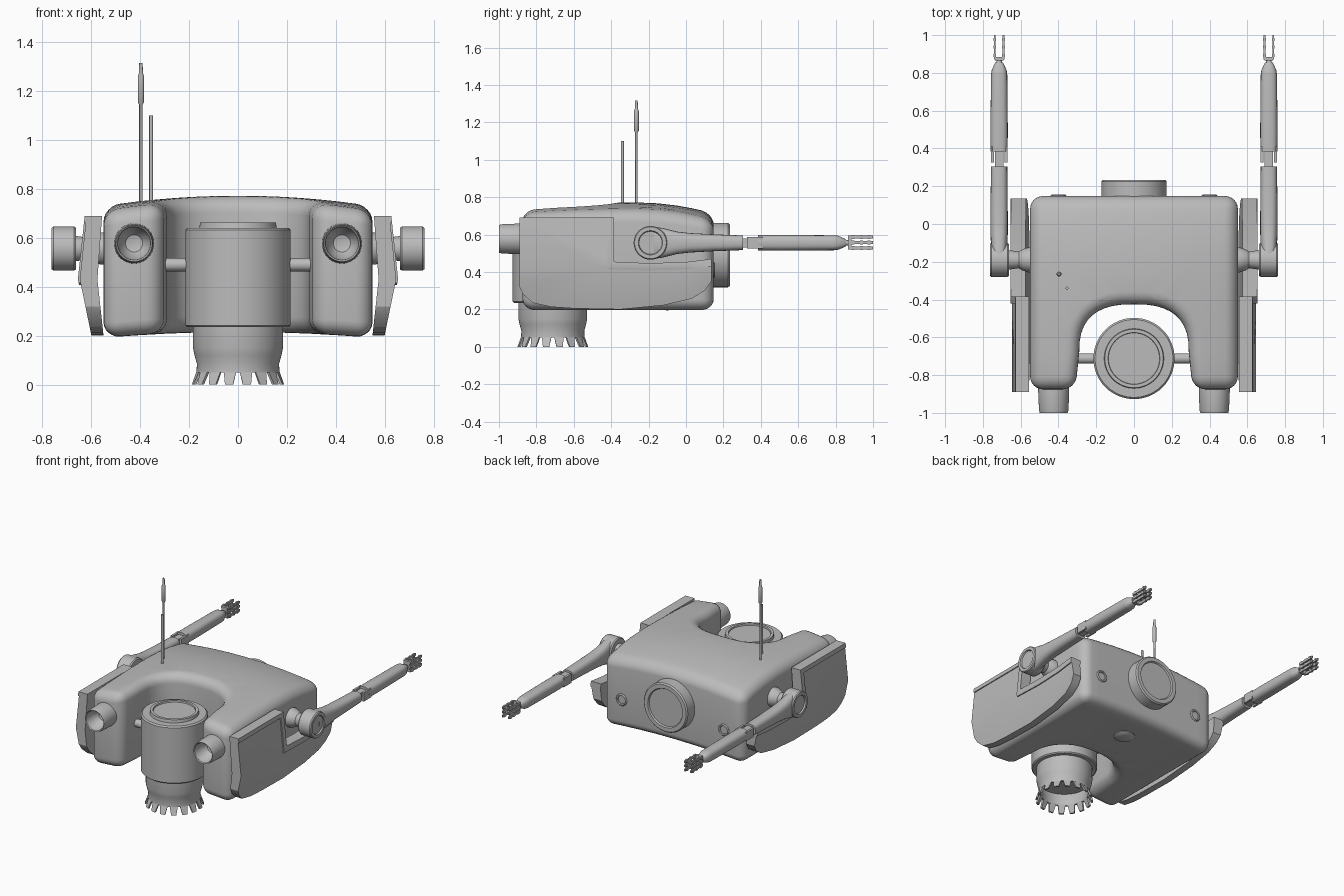
import bpy, bmesh, math
from mathutils import Vector

if "Cube" in bpy.data.objects:
    bpy.data.objects.remove(bpy.data.objects["Cube"])

grey = bpy.data.materials.new("plain_grey")
grey.diffuse_color = (0.5, 0.5, 0.5, 1)
grey.use_nodes = True
grey.node_tree.nodes["Principled BSDF"].inputs["Base Color"].default_value = grey.diffuse_color


def finish(bm, name, mirror=False, angle=35):
    bmesh.ops.remove_doubles(bm, verts=bm.verts, dist=1e-5)
    bmesh.ops.recalc_face_normals(bm, faces=bm.faces)
    me = bpy.data.meshes.new(name)
    bm.to_mesh(me)
    bm.free()
    me.materials.append(grey)
    me.shade_smooth()
    me.set_sharp_from_angle(angle=math.radians(angle))
    ob = bpy.data.objects.new(name, me)
    bpy.context.collection.objects.link(ob)
    if mirror:
        ob.modifiers.new("mirror", 'MIRROR').use_mirror_merge = False
    return ob


def lathe(name, prof, c, axis='Z', seg=40, mirror=False):
    """Turn (radius, position along axis) points about a line through c."""
    bm = bmesh.new()
    rings = []
    for r, h in prof:
        ring = []
        for i in range(seg):
            a, b = r * math.cos(math.tau * i / seg), r * math.sin(math.tau * i / seg)
            p = {'X': (h, a, b), 'Y': (a, h, b), 'Z': (a, b, h)}[axis]
            ring.append(bm.verts.new(Vector(p) + Vector(c)))
        rings.append(ring)
    for p, q in zip(rings, rings[1:]):
        for i in range(seg):
            j = (i + 1) % seg
            bm.faces.new((p[i], p[j], q[j], q[i]))
    return finish(bm, name, mirror)


def prism(pts, vec):
    bm = bmesh.new()
    f = bm.faces.new([bm.verts.new(p) for p in pts])
    new = bmesh.ops.extrude_face_region(bm, geom=[f])['geom']
    bmesh.ops.translate(bm, vec=vec, verts=[v for v in new if isinstance(v, bmesh.types.BMVert)])
    if f.is_valid and len(bm.faces) < len(pts) + 2:
        bm.faces.new([bm.verts[i] for i in range(len(pts))])
    bmesh.ops.recalc_face_normals(bm, faces=bm.faces)
    return bm


def cut(bm, axis, values):
    bmesh.ops.triangulate(bm, faces=[f for f in bm.faces if len(f.verts) > 4])
    no = Vector([1 if k == axis else 0 for k in range(3)])
    for v in values:
        bmesh.ops.bisect_plane(bm, geom=bm.verts[:] + bm.edges[:] + bm.faces[:],
                               dist=1e-5, plane_co=no * v, plane_no=no)


def loft(name, sections, x, z, n=24, power=0.75):
    """Rounded-box sections (y, half width, half height) along y."""
    bm = bmesh.new()
    rings = []
    for y, w, h in sections:
        ring = []
        for i in range(n):
            c, s = math.cos(math.tau * i / n), math.sin(math.tau * i / n)
            ring.append(bm.verts.new((x + w * math.copysign(abs(c) ** power, c), y,
                                      z + h * math.copysign(abs(s) ** power, s))))
        rings.append(ring)
    for p, q in zip(rings, rings[1:]):
        for i in range(n):
            bm.faces.new((p[i], p[(i + 1) % n], q[(i + 1) % n], q[i]))
    bm.faces.new(rings[0])
    bm.faces.new(rings[-1])
    return finish(bm, name, True)


def boxes(name, items, mirror=True):
    bm = bmesh.new()
    for x0, x1, y0, y1, z0, z1 in items:
        vs = bmesh.ops.create_cube(bm, size=1)['verts']
        for v in vs:
            v.co = ((x0 + x1) / 2 + v.co.x * (x1 - x0), (y0 + y1) / 2 + v.co.y * (y1 - y0),
                    (z0 + z1) / 2 + v.co.z * (z1 - z0))
    me = finish(bm, name, mirror)
    return me


# Body: U-shaped plan, rounded edges, gently domed top and arched belly
half = [(0.55, 0.148), (0.55, -0.875), (0.31, -0.875)]
for i in range(11):
    t = math.pi / 2 * (1 - i / 10)
    half.append((0.29 * max(0, math.sin(t)) ** 0.77, -0.68 + 0.255 * max(0, math.cos(t)) ** 0.77))
plan = half + [(-x, y) for x, y in half[-2::-1]]
body = prism([(x, y, 0.195) for x, y in plan], (0, 0, 0.577))
rim = []
for e in body.edges:
    a, b = e.verts
    if abs(a.co.z - b.co.z) < 1e-4 or abs(a.co.x) > 0.3:
        rim.append(e)
bmesh.ops.bevel(body, geom=rim, offset=0.068, offset_type='OFFSET', segments=6,
                profile=0.5, affect='EDGES', clamp_overlap=True)
cut(body, 0, [-0.42, -0.28, -0.14, 0, 0.14, 0.28, 0.42])
cut(body, 1, [-0.7, -0.55, -0.4, -0.27, -0.15, -0.05, 0.03])
for v in body.verts:
    x, y, z = v.co
    t = (z - 0.195) / 0.577
    d = y + 0.27
    drop = 0.035 * (x / 0.5) ** 2 + (0.055 * (d / 0.4) ** 2 if d > 0 else 0.022 * (d / 0.6) ** 2)
    v.co.z = z - t * drop + (1 - t) * 0.02 * (1 - min(1, (x / 0.5) ** 2))
finish(body, "body", angle=50)


# Side armour panels with a raised L-shaped rim
def interp(z, table):
    for (a, p), (b, q) in zip(table, table[1:]):
        if z <= b:
            return p + (q - p) * max(0, (z - a) / (b - a))
    return table[-1][1]


def panel(name, pts, f0, f1):
    bm = prism([(0, y, z) for y, z in pts], (1, 0, 0))
    cut(bm, 2, [0.43])
    for v in bm.verts:
        lo = interp(v.co.z, [(0.2, 0.55), (0.43, 0.575), (0.69, 0.556)])
        hi = interp(v.co.z, [(0.2, 0.605), (0.43, 0.655), (0.69, 0.627)])
        v.co.x = lo + (hi - lo) * (f0 + (f1 - f0) * v.co.x)
    finish(bm, name, True, 25)


L_top = [(-0.89, 0.69), (-0.385, 0.69), (-0.385, 0.455), (-0.2, 0.447), (0, 0.453), (0.135, 0.47)]
panel("side_panel", L_top + [(0.135, 0.35), (0.1, 0.3), (0.03, 0.257), (-0.12, 0.222), (-0.35, 0.2),
                             (-0.6, 0.205), (-0.72, 0.213), (-0.82, 0.235), (-0.87, 0.28), (-0.89, 0.32)],
      0, 0.9)
panel("side_panel_rim", L_top + [(0.135, 0.43), (0, 0.415), (-0.2, 0.408), (-0.42, 0.415),
                                 (-0.42, 0.66), (-0.89, 0.66)], 0.5, 1)

# Front turret: drum, neck, toothed skirt and axle
T = (0, -0.712, 0)
lathe("turret_drum", [(0, 0.235), (0.208, 0.235), (0.215, 0.242), (0.215, 0.632), (0.206, 0.641), (0.158, 0.641),
                      (0.155, 0.662), (0.137, 0.662), (0.135, 0.652), (0, 0.652)], T, seg=64)
lathe("turret_neck", [(0, 0.25), (0.184, 0.25), (0.184, 0.15), (0.178, 0.12), (0.168, 0.085), (0.17, 0.05),
                      (0.158, 0.05), (0.156, 0.085), (0.168, 0.14), (0, 0.14)], T, seg=64)
bm = bmesh.new()
N = 16
for i in range(N):
    a = math.tau * (i + 0.5) / N
    quads = []
    for z, r, w in ((0.056, 0.169, 0.8), (0, 0.19, 0.45)):
        for rr in (r, r - 0.012):
            for s in (-1, 1):
                b = a + s * w * math.pi / N
                quads.append(bm.verts.new((rr * math.cos(b), T[1] + rr * math.sin(b), z)))
    for f in ((0, 1, 3, 2), (4, 5, 7, 6), (0, 1, 5, 4), (2, 3, 7, 6), (0, 2, 6, 4), (1, 3, 7, 5)):
        bm.faces.new([quads[k] for k in f])
finish(bm, "skirt_teeth")
lathe("turret_axle", [(0, -0.35), (0.027, -0.35), (0.027, 0.35), (0, 0.35)], (0, -0.712, 0.49), 'X', 24)

# Front lamps: hollow cups
lathe("front_lamp", [(0, -0.8), (0.082, -0.8), (0.082, -0.89), (0.078, -0.985), (0.074, -1.0), (0.068, -0.995),
                     (0.058, -0.93), (0.035, -0.9), (0, -0.89)], (0.425, 0, 0.577), 'Y', mirror=True)

# Rear hatch, rear ports, belly dome
lathe("rear_hatch", [(0, 0.1), (0.172, 0.1), (0.172, 0.225), (0.164, 0.234), (0.136, 0.234), (0.13, 0.224),
                     (0, 0.224)], (0, 0, 0.49), 'Y', 56)
lathe("rear_port", [(0, 0.1), (0.042, 0.1), (0.042, 0.15), (0.036, 0.156), (0.028, 0.154), (0.026, 0.149),
                    (0, 0.149)], (0.4, 0, 0.41), 'Y', 28, True)
lathe("belly_dome", [(0, 0.25), (0.07, 0.25), (0.07, 0.209), (0.06, 0.203), (0.035, 0.197), (0, 0.195)],
      (0, -0.1, 0), 'Z', 32)

# Aerials
lathe("tall_aerial", [(0, 0.7), (0.007, 0.7), (0.007, 1.145), (0.013, 1.155), (0.013, 1.26), (0.008, 1.275),
                      (0.007, 1.316), (0, 1.316)], (-0.397, -0.265, 0), seg=14)
lathe("short_aerial", [(0, 0.7), (0.008, 0.7), (0.008, 1.1), (0, 1.1)], (-0.355, -0.34, 0), seg=14)

# Arms: shoulder, upper arm, elbow fork, forearm, wrist
AX, AZ = 0.714, 0.556
lathe("shoulder_joint", [(0, 0.5), (0.066, 0.5), (0.066, 0.56), (0.056, 0.59), (0.044, 0.61), (0.052, 0.665),
                         (0, 0.665)], (0, -0.19, AZ), 'X', 32, True)
lathe("shoulder_disc", [(0, 0.662), (0.084, 0.662), (0.09, 0.67), (0.09, 0.755), (0.085, 0.762), (0.065, 0.762),
                        (0.061, 0.752), (0, 0.752)], (0, -0.19, AZ), 'X', 40, True)
loft("upper_arm", [(-0.17, 0.042, 0.086), (-0.12, 0.043, 0.078), (-0.05, 0.046, 0.06), (0.02, 0.046, 0.052),
                   (0.15, 0.045, 0.045), (0.305, 0.043, 0.039)], AX, AZ)
boxes("elbow_fork", [(AX + s * 0.036 - 0.008, AX + s * 0.036 + 0.008, 0.325, 0.41, 0.525, 0.587) for s in (-1, 1)]
      + [(AX - 0.022, AX + 0.022, 0.29, 0.4, 0.532, 0.58)])
loft("forearm", [(0.385, 0.045, 0.041), (0.5, 0.046, 0.042), (0.79, 0.043, 0.04), (0.812, 0.04, 0.038),
                 (0.845, 0.026, 0.024), (0.855, 0.02, 0.018)], AX, AZ)
lathe("wrist", [(0, 0.84), (0.017, 0.84), (0.013, 0.875), (0, 0.875)], (AX, 0, AZ), 'Y', 16, True)

# Hand: palm block and two rows of jointed fingers
parts = [(AX - 0.022, AX + 0.022, 0.866, 0.884, 0.52, 0.594)]
for sx in (-1, 1):
    fx = AX + sx * 0.023
    for z in (0.528, 0.557, 0.586):
        parts.append((fx - 0.005, fx + 0.005, 0.87, 1.0, z - 0.008, z + 0.008))
        for y in (0.885, 0.93, 0.97):
            parts.append((fx - 0.007, fx + 0.007, y, y + 0.016, z - 0.011, z + 0.011))
boxes("hand", parts)
